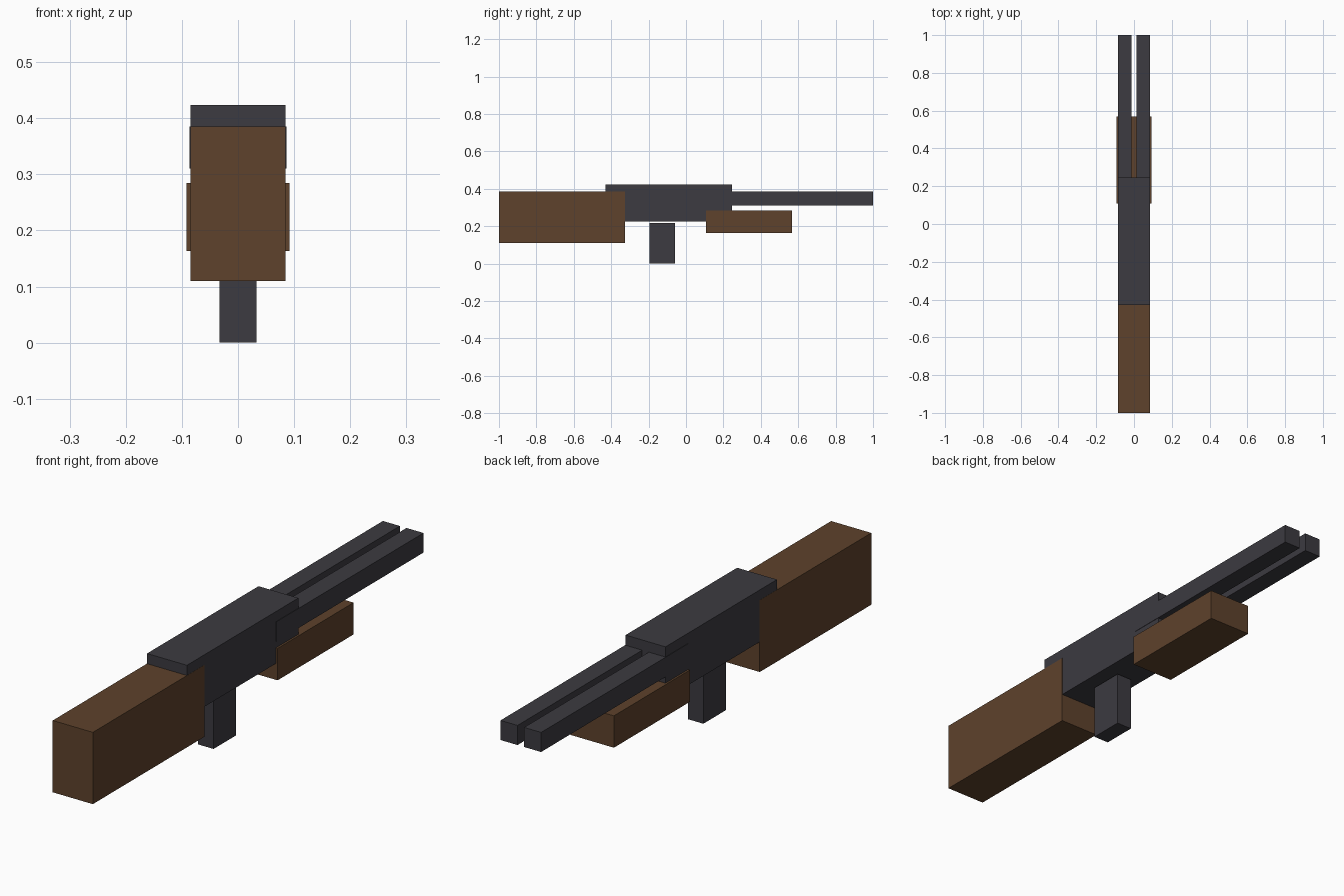
import bpy
import bmesh
from mathutils import Vector

if "Cube" in bpy.data.objects:
    bpy.data.objects.remove(bpy.data.objects["Cube"])


def material(name, rgb):
    m = bpy.data.materials.new(name)
    m.diffuse_color = (*rgb, 1.0)
    m.use_nodes = True
    m.node_tree.nodes["Principled BSDF"].inputs["Base Color"].default_value = m.diffuse_color
    return m


wood = material("brown_wood", (0.112, 0.054, 0.025))
metal = material("dark_metal", (0.045, 0.043, 0.052))


def box(name, x, y, z, mat):
    """Axis-aligned box from (min, max) ranges."""
    lo, hi = Vector((x[0], y[0], z[0])), Vector((x[1], y[1], z[1]))
    size, centre = hi - lo, (lo + hi) / 2
    bm = bmesh.new()
    bmesh.ops.create_cube(bm, size=1.0)
    bmesh.ops.scale(bm, vec=size, verts=bm.verts)
    mesh = bpy.data.meshes.new(name)
    bm.to_mesh(mesh)
    bm.free()
    mesh.materials.append(mat)
    ob = bpy.data.objects.new(name, mesh)
    ob.location = centre
    bpy.context.collection.objects.link(ob)
    return ob


# rear stock, a hair wider than the receiver it overlaps
box("stock", (-0.085, 0.085), (-1.0, -0.325), (0.11, 0.385), wood)

# central body
box("receiver", (-0.0845, 0.0845), (-0.43, 0.245), (0.225, 0.424), metal)

# twin barrels, running back into the receiver
for side, x in (("left", (-0.086, -0.014)), ("right", (0.014, 0.086))):
    box("barrel_" + side, x, (0.11, 1.0), (0.31, 0.385), metal)

# wooden fore grip under the barrels
box("fore_grip", (-0.092, 0.092), (0.108, 0.568), (0.163, 0.285), wood)

# lower grip block
box("lower_grip", (-0.033, 0.033), (-0.195, -0.058), (0.0, 0.216), metal)
